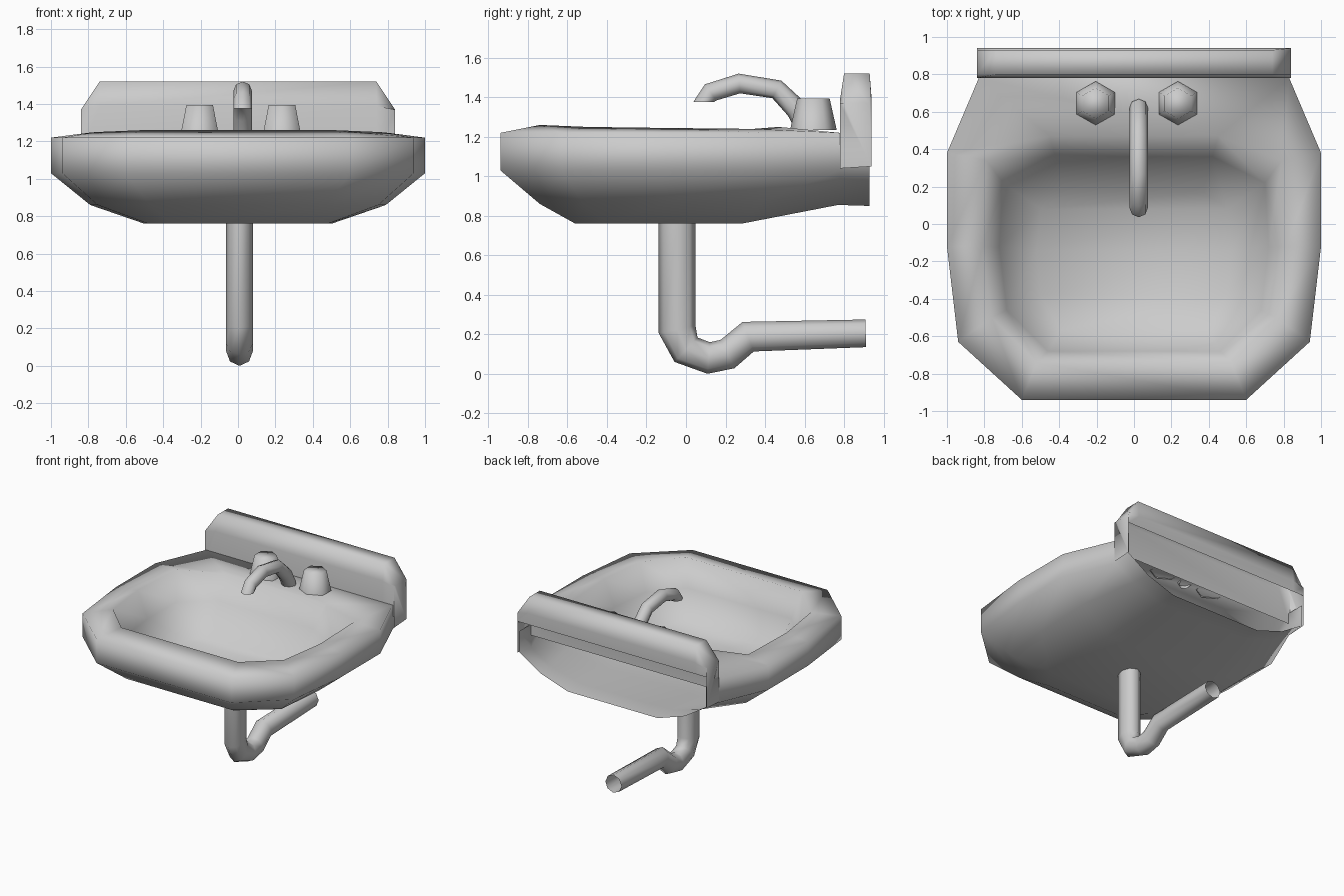
import bpy, bmesh, math
from mathutils import Vector

if "Cube" in bpy.data.objects:
    bpy.data.objects.remove(bpy.data.objects["Cube"])


def finish(name, verts, faces, angle=120):
    me = bpy.data.meshes.new(name)
    me.from_pydata([tuple(v) for v in verts], [], faces)
    bm = bmesh.new()
    bm.from_mesh(me)
    bmesh.ops.remove_doubles(bm, verts=bm.verts, dist=0.0005)
    bmesh.ops.recalc_face_normals(bm, faces=bm.faces)
    bm.to_mesh(me)
    bm.free()
    ob = bpy.data.objects.new(name, me)
    bpy.context.collection.objects.link(ob)
    bpy.ops.object.select_all(action='DESELECT')
    bpy.context.view_layer.objects.active = ob
    ob.select_set(True)
    bpy.ops.object.shade_smooth_by_angle(angle=math.radians(angle))
    return ob


def mirrored(half):
    """Right half outline (back to front) continued along the left side."""
    return half + [(-x, y, z) for x, y, z in reversed(half)]


def loft(rings, closed, base=0):
    n = len(rings[0])
    verts = [v for r in rings for v in r]
    faces = []
    for i in range(len(rings) - 1):
        for j in range(n if closed else n - 1):
            k = (j + 1) % n
            faces.append(tuple(base + q for q in
                               (i*n + j, i*n + k, (i+1)*n + k, (i+1)*n + j)))
    return verts, faces


def across(start, n):
    """Quads bridging the mirrored sides of one ring."""
    return [(start + i, start + i + 1, start + n - 2 - i, start + n - 1 - i)
            for i in range(n // 2 - 1)]


def tube(name, path, radii, rx, x0, end=None, sides=8):
    """Sweep a polygon along a path in the yz plane; ends stay open."""
    pts = [Vector((x0, y, z)) for y, z in path]
    rings = []
    for i, p in enumerate(pts):
        a = (p - pts[i-1]).normalized() if i else (pts[1] - p).normalized()
        b = (pts[i+1] - p).normalized() if i < len(pts) - 1 else a
        t = (a + b).normalized()
        if end and i == len(pts) - 1:
            t = Vector(end)
        nrm = Vector((0, -t.z, t.y))
        rings.append([p + nrm * radii[i] * math.cos(math.tau * k / sides)
                      + Vector((rx * math.sin(math.tau * k / sides), 0, 0))
                      for k in range(sides)])
    return finish(name, *loft(rings, True))


# Outer shell, open at the back where it meets the wall
plan = [(.83, .78), (1, .38), (1, -.12), (.94, -.63), (.6, -.94)]
shell = [
    [(.83, .93, 1.22)] + [(x, y, 1.22) for x, y in plan],
    [(.83, .93, 1.05)] + [(x, y, 1.03) for x, y in plan],
    [(.64, .93, .93), (.66, .78, .93), (.8, .38, .87), (.79, -.12, .86),
     (.75, -.52, .86), (.47, -.74, .86)],
    [(.4, .93, .85), (.4, .77, .855), (.48, .28, .76), (.5, -.12, .76),
     (.48, -.4, .76), (.36, -.56, .76)],
]
v, f = loft([mirrored(r) for r in shell], False)
f += across(36, 12)

# Rim, rear deck and bowl, joined smoothly to the shell
bowl = [
    [(x, y, 1.22) for x, y in plan],
    [(.45, .47, 1.25), (.79, .34, 1.24), (.81, -.12, 1.245), (.76, -.5, 1.25),
     (.52, -.74, 1.26)],
    [(.42, .36, 1.08), (.7, .22, 1.05), (.72, -.12, 1.04), (.68, -.46, 1.04),
     (.46, -.68, 1.05)],
    [(.37, .17, .87), (.5, .08, .85), (.52, -.14, .84), (.5, -.38, .84),
     (.39, -.57, .85)],
]
v2, f2 = loft([mirrored(r) for r in bowl], True, len(v))
finish("basin", v + v2, f + f2 + across(len(v) + 30, 10))

# Backsplash: channel section with clipped upper corners, open underneath
rings = []
for x, zt in ((-.84, 1.37), (-.74, 1.52), (.74, 1.52), (.84, 1.37)):
    rings.append([(x, .78, 1.13), (x, .78, min(zt, 1.39)), (x, .8, zt),
                  (x, .93, zt), (x, .94, min(zt, 1.39)), (x, .94, 1.3)])
v, f = loft(rings, False)
for s in (-1, 1):
    b = len(v)
    v += [(s*.84, .78, 1.04), (s*.84, .78, 1.37), (s*.84, .8, 1.37),
          (s*.84, .93, 1.37), (s*.84, .94, 1.37), (s*.84, .94, 1.05)]
    f.append(tuple(range(b, b + 6)))
finish("backsplash", v, f, 85)

# Tap handles
for name, x in (("left_tap_handle", -.205), ("right_tap_handle", .235)):
    rings = [[(x + r*math.sin(math.tau*k/6), .645 + r*math.cos(math.tau*k/6), z)
              for k in range(6)] for r, z in ((.118, 1.235), (.082, 1.395))]
    v, f = loft(rings, True)
    finish(name, v, f + [tuple(range(6, 12))])

# Spout
tube("spout", [(.62, 1.23), (.56, 1.34), (.46, 1.44), (.27, 1.47),
               (.125, 1.425), (.088, 1.375)],
     [.055, .055, .05, .05, .05, .052], .05, .025, end=(0, 0, -1))

# Drain pipe with trap
tube("drain_pipe", [(-.045, .78), (-.045, .225), (.0, .122), (.115, .08),
                    (.21, .1), (.315, .188), (.91, .205)],
     [.093, .095, .085, .08, .08, .08, .07], .072, .008)
